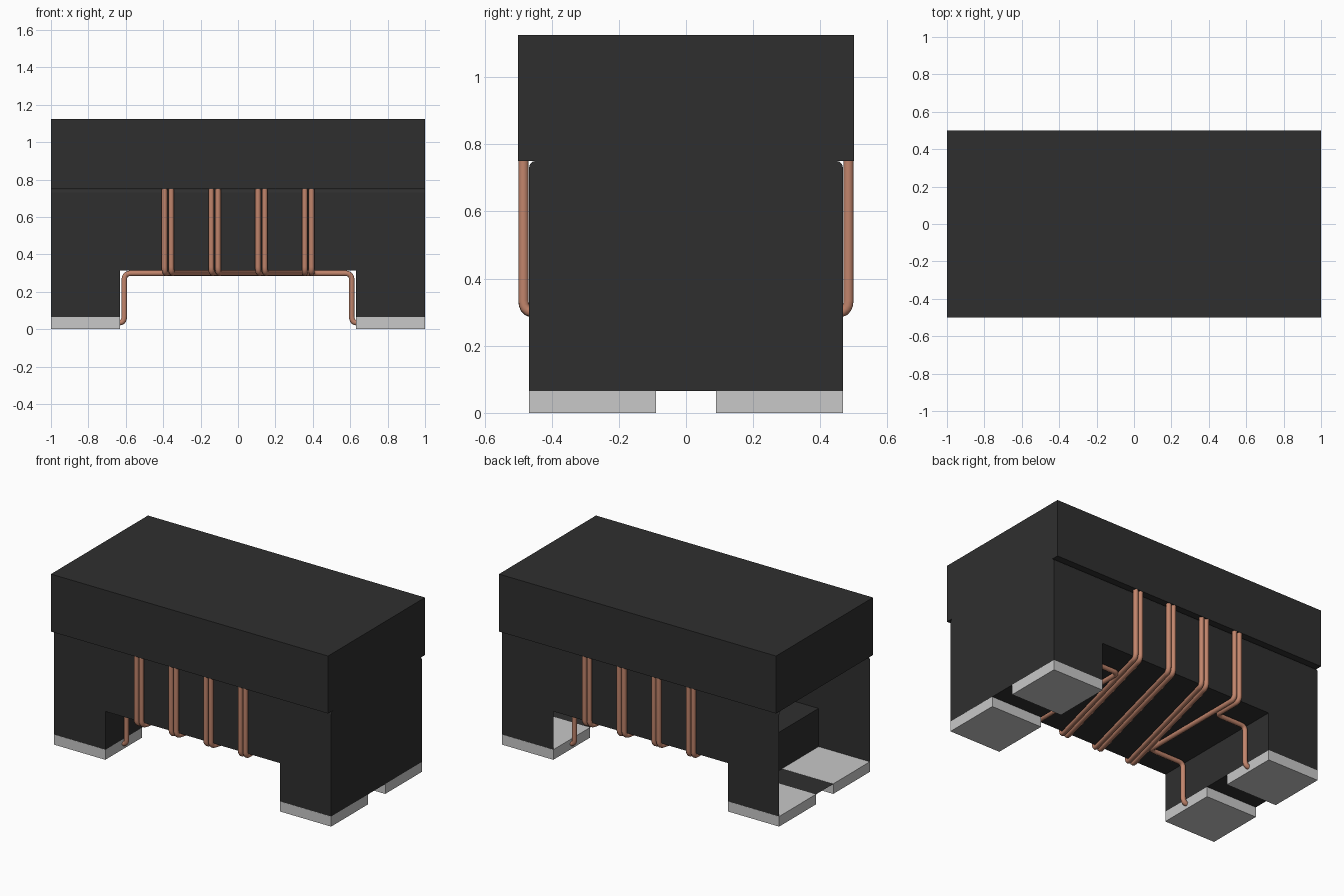
import bpy, bmesh
from mathutils import Vector

if "Cube" in bpy.data.objects:
    bpy.data.objects.remove(bpy.data.objects["Cube"], do_unlink=True)


def material(name, rgb):
    m = bpy.data.materials.new(name)
    m.use_nodes = True
    m.diffuse_color = (*rgb, 1)
    m.node_tree.nodes["Principled BSDF"].inputs["Base Color"].default_value = (*rgb, 1)
    return m


ferrite = material("dark ferrite", (0.028, 0.028, 0.028))
metal = material("pale metal", (0.58, 0.58, 0.58))
copper = material("copper", (0.54, 0.235, 0.15))


def add_mesh(name, bm, mat):
    me = bpy.data.meshes.new(name)
    bm.to_mesh(me)
    bm.free()
    me.materials.append(mat)
    ob = bpy.data.objects.new(name, me)
    bpy.context.collection.objects.link(ob)
    return ob


def box(name, lo, hi, mat):
    bm = bmesh.new()
    bmesh.ops.create_cube(bm, size=1)
    for v in bm.verts:
        v.co = [(a + b) / 2 + c * (b - a) for a, b, c in zip(lo, hi, v.co)]
    return add_mesh(name, bm, mat)


# Cap plate on top
box("top_plate", (-1, -0.5, 0.75), (1, 0.5, 1.125), ferrite)

# Bridge-shaped core: extruded profile with softened long top edges
CORE_Y, FOOT_X, NOTCH_Z, PAD_Z = 0.467, 0.63, 0.315, 0.065
profile = [(-1, PAD_Z), (-FOOT_X, PAD_Z), (-FOOT_X, NOTCH_Z), (FOOT_X, NOTCH_Z),
           (FOOT_X, PAD_Z), (1, PAD_Z), (1, 0.75), (-1, 0.75)]
bm = bmesh.new()
face = bm.faces.new([bm.verts.new((x, -CORE_Y, z)) for x, z in profile])
ext = bmesh.ops.extrude_face_region(bm, geom=[face])
for v in ext["geom"]:
    if isinstance(v, bmesh.types.BMVert):
        v.co.y = CORE_Y
bmesh.ops.recalc_face_normals(bm, faces=bm.faces[:])
top_edges = [e for e in bm.edges
             if all(v.co.z > 0.74 for v in e.verts) and e.calc_length() > 1.5]
bmesh.ops.bevel(bm, geom=top_edges, offset=0.018, segments=3, profile=0.5, affect='EDGES')
# The core is a hollow shell, open on the faces that point to -x
bm.normal_update()
open_faces = [f for f in bm.faces if f.normal.x < -0.9]
bmesh.ops.delete(bm, geom=open_faces, context='FACES')
add_mesh("core", bm, ferrite)

# Four solder pads, just reaching through the core floor
for sx, side in ((1, "left"), (-1, "right")):
    for sy, end in ((-1, "front"), (1, "back")):
        xs = sorted((sx * FOOT_X, sx * 1.0))
        ys = sorted((sy * 0.09, sy * 0.468))
        box(f"pad_{end}_{side}", (xs[0], ys[0], 0), (xs[1], ys[1], PAD_Z + 0.001), metal)

# Copper windings
WIRE_R, WIRE_Y, LOW_Z, HIGH_Z, GAP = 0.0155, 0.484, 0.299, 0.77, 0.018


def rounded(points, radius=0.035, steps=5):
    """Replace every inner corner of a path with a short arc."""
    pts = [Vector(p) for p in points]
    out = [pts[0]]
    for a, b, c in zip(pts, pts[1:], pts[2:]):
        p = b + (a - b).normalized() * min(radius, (a - b).length * 0.49)
        q = b + (c - b).normalized() * min(radius, (c - b).length * 0.49)
        for i in range(steps + 1):
            t = i / steps
            out.append(p * (1 - t) ** 2 + b * 2 * t * (1 - t) + q * t * t)
    return out + [pts[-1]]


def wire(name, points):
    cu = bpy.data.curves.new(name, 'CURVE')
    cu.dimensions = '3D'
    cu.bevel_depth = WIRE_R
    cu.bevel_resolution = 3
    cu.use_fill_caps = True
    path = rounded(points)
    sp = cu.splines.new('POLY')
    sp.points.add(len(path) - 1)
    for p, co in zip(sp.points, path):
        p.co = (*co, 1)
    sp.use_smooth = True
    cu.materials.append(copper)
    bpy.context.collection.objects.link(bpy.data.objects.new(name, cu))


# Full turns: down the back, slanting under the bridge, up the front
for n, x in enumerate((0.375, 0.125, -0.125), 1):
    for k, d in (("a", -GAP), ("b", GAP)):
        xa, xb = x + d, x - 0.25 + d
        wire(f"turn_{n}{k}", [(xa, WIRE_Y, HIGH_Z), (xa, WIRE_Y, LOW_Z),
                              (xb, -WIRE_Y, LOW_Z), (xb, -WIRE_Y, HIGH_Z)])

# Lead ends: under the bridge, out to the foot and down into the pads
for s, side in ((1, "right"), (-1, "left")):
    for k, x, y in (("near", -0.375 - GAP, 0.28), ("far", -0.375 + GAP, -0.28)):
        path = [(x, WIRE_Y, HIGH_Z), (x, WIRE_Y, LOW_Z), (x, y, LOW_Z),
                (-0.608, y, LOW_Z), (-0.608, y, 0.035), (-0.66, y, 0.035)]
        wire(f"lead_{side}_{k}", [(s * px, s * py, pz) for px, py, pz in path])
